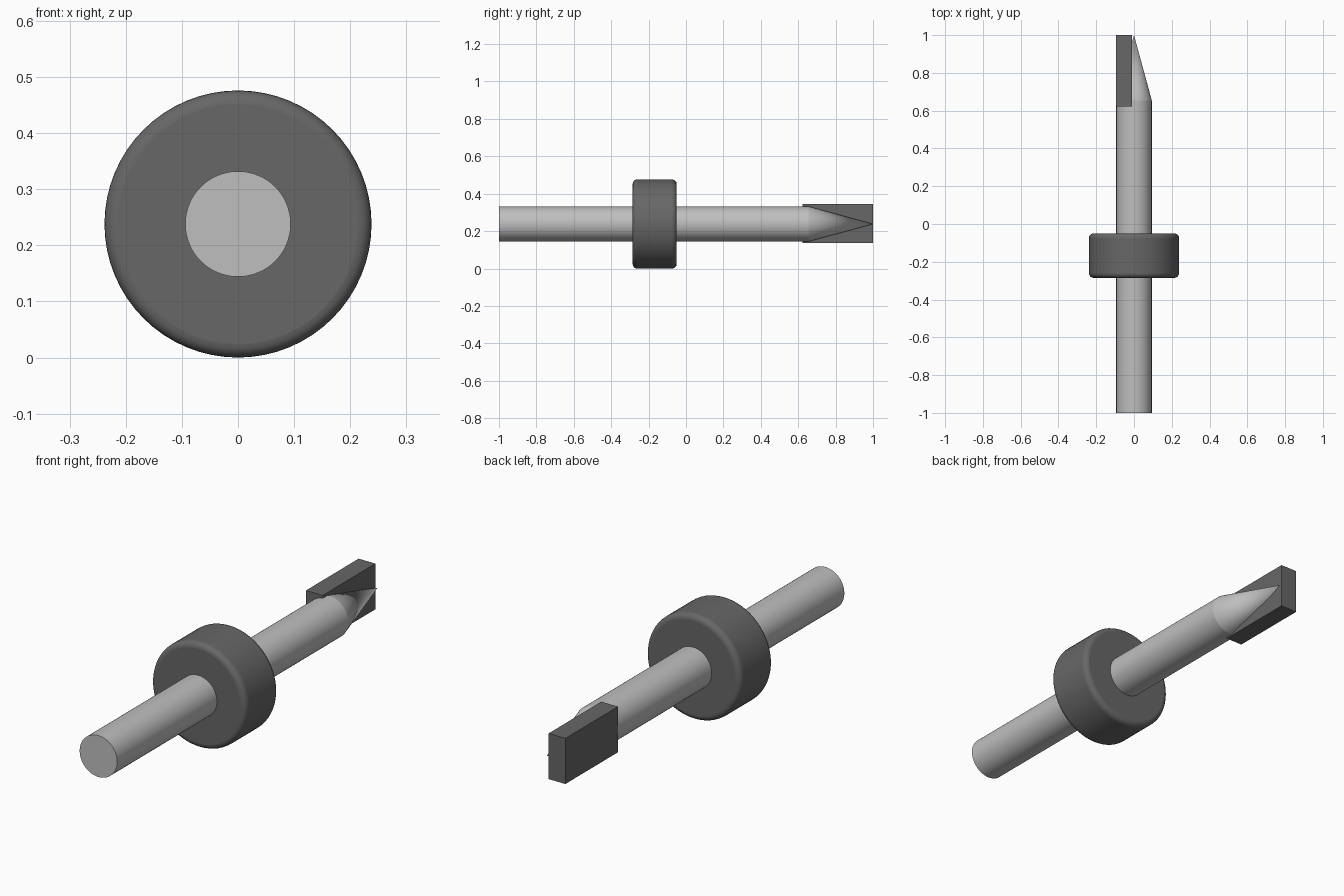
import bpy
import math

cube = bpy.data.objects.get("Cube")
if cube:
    bpy.data.objects.remove(cube, do_unlink=True)

AXIS_Z = 0.238
ROD_RADIUS = 0.094


def make_material(name, value):
    mat = bpy.data.materials.new(name)
    mat.use_nodes = True
    colour = (value, value, value, 1)
    mat.diffuse_color = colour
    mat.node_tree.nodes["Principled BSDF"].inputs["Base Color"].default_value = colour
    return mat


steel = make_material("light steel", 0.52)
carbide = make_material("dark grey", 0.135)


def finish(name, mat, smooth=True):
    obj = bpy.context.object
    obj.name = name
    obj.data.materials.append(mat)
    if smooth:
        bpy.ops.object.shade_smooth_by_angle(angle=math.radians(35))
    return obj


def turned(name, mat, y0, y1, r0, r1):
    """Round part lying along y, from radius r0 at y0 to r1 at y1."""
    bpy.ops.mesh.primitive_cone_add(
        vertices=64, radius1=r0, radius2=r1, depth=y1 - y0,
        location=(0, (y0 + y1) / 2, AXIS_Z), rotation=(-math.pi / 2, 0, 0))
    return finish(name, mat)


# Straight shank and pointed tip
turned("shank", steel, -1, 0.655, ROD_RADIUS, ROD_RADIUS)
turned("tip_cone", steel, 0.655, 1, ROD_RADIUS, 0)

# Stop collar with rounded rims
collar = turned("collar", carbide, -0.285, -0.05, AXIS_Z, AXIS_Z)
bevel = collar.modifiers.new("rounded rims", "BEVEL")
bevel.width = 0.024
bevel.segments = 5
bevel.limit_method = "ANGLE"
bevel.angle_limit = math.radians(60)
bpy.ops.object.modifier_apply(modifier=bevel.name)
bpy.ops.object.shade_smooth_by_angle(angle=math.radians(35))

# Flat cutting blade set into one side of the tip
bpy.ops.mesh.primitive_cube_add(size=1, location=(-0.053, 0.8115, 0.241))
blade = bpy.context.object
blade.scale = (0.084, 0.377, 0.207)
bpy.ops.object.transform_apply(location=False, rotation=False, scale=True)
finish("cutting_blade", carbide, smooth=False)
